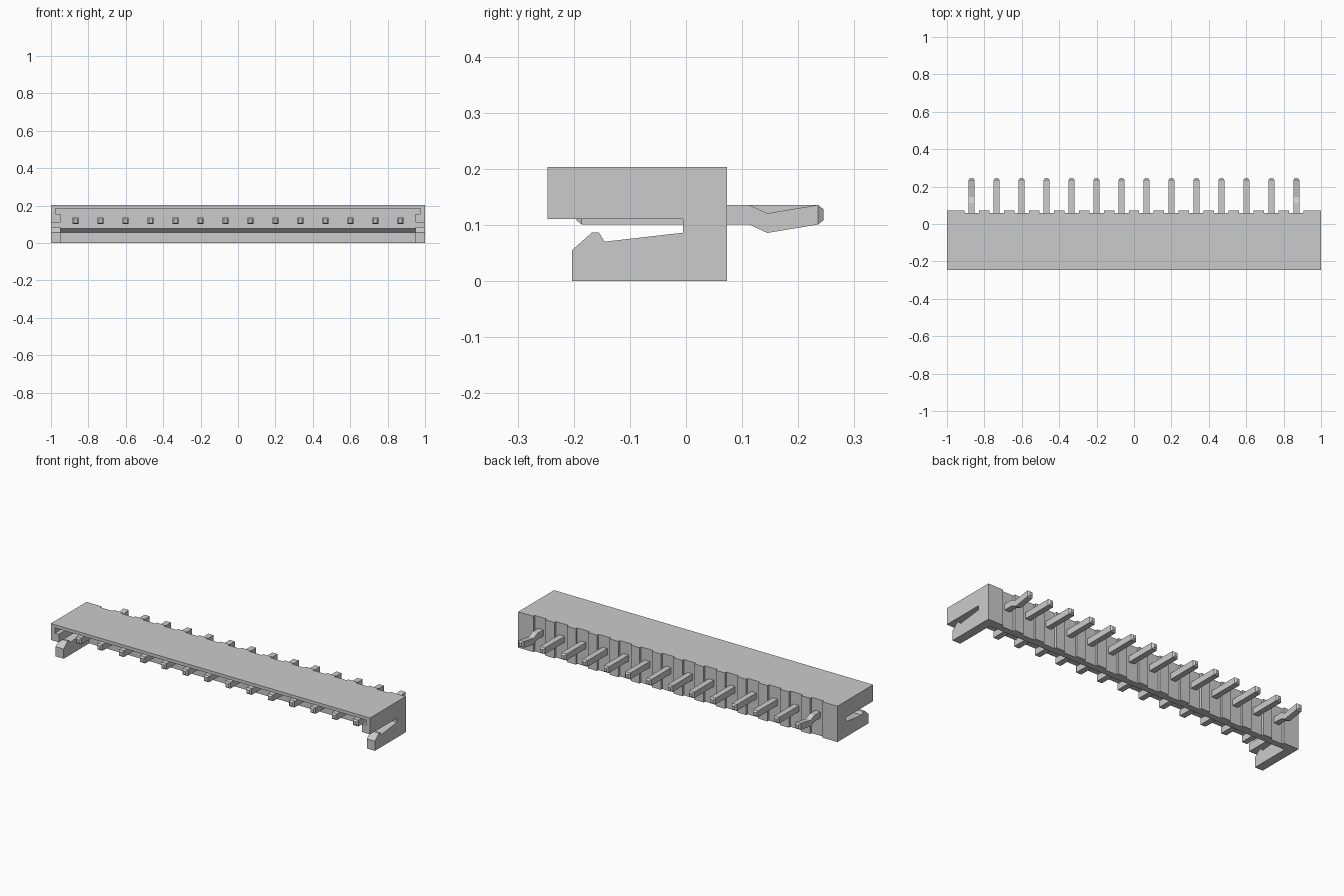
import bpy, bmesh

if "Cube" in bpy.data.objects:
    bpy.data.objects.remove(bpy.data.objects["Cube"])

PINS = 14
PITCH = 0.1335
BACK, RECESS = 0.073, 0.060
TOP, FRONT = 0.203, -0.247


def prism(name, profile, x0, x1):
    """Extrude a (y, z) profile along x."""
    bm = bmesh.new()
    face = bm.faces.new([bm.verts.new((x0, y, z)) for y, z in profile])
    ext = bmesh.ops.extrude_face_region(bm, geom=[face])
    moved = [v for v in ext["geom"] if isinstance(v, bmesh.types.BMVert)]
    bmesh.ops.translate(bm, verts=moved, vec=(x1 - x0, 0, 0))
    return finish(name, bm)


def loft(name, x, sections):
    """Rectangular bar through (y, z centre, half width, half height)."""
    bm = bmesh.new()
    rings = []
    for y, z, w, h in sections:
        rings.append([bm.verts.new((x + sx * w, y, z + sz * h))
                      for sx, sz in ((-1, -1), (1, -1), (1, 1), (-1, 1))])
    for a, b in zip(rings, rings[1:]):
        for i in range(4):
            j = (i + 1) % 4
            bm.faces.new((a[i], a[j], b[j], b[i]))
    bm.faces.new(rings[0])
    bm.faces.new(rings[-1])
    return finish(name, bm)


def finish(name, bm):
    bmesh.ops.recalc_face_normals(bm, faces=bm.faces)
    mesh = bpy.data.meshes.new(name)
    bm.to_mesh(mesh)
    bm.free()
    ob = bpy.data.objects.new(name, mesh)
    bpy.context.collection.objects.link(ob)
    return ob


def box(name, x0, x1, y0, y1, z0, z1):
    return prism(name, [(y0, z0), (y1, z0), (y1, z1), (y0, z1)], x0, x1)


# Housing: top plate and stepped rear wall in one profile
housing = prism("housing", [
    (FRONT, TOP), (FRONT, 0.185), (0.0, 0.185), (0.0, 0.078),
    (0.025, 0.056), (0.025, 0.0), (RECESS, 0.0), (RECESS, TOP)], -0.98, 0.98)
parts = []

# End walls with slotted latch arms
arm = [(-0.203, 0.0), (-0.203, 0.055), (-0.168, 0.086), (-0.155, 0.086),
       (-0.145, 0.070), (-0.005, 0.086), (-0.005, 0.110), (FRONT, 0.110)]
for s in (-1, 1):
    parts.append(prism("end_wall", arm + [(FRONT, TOP), (BACK, TOP), (BACK, 0.0)],
                       s * 0.975, s * 1.0))
    parts.append(prism("end_lip", arm + [(FRONT, 0.155), (BACK, 0.155), (BACK, 0.0)],
                       s * 0.95, s * 0.98))
    parts.append(box("rear_corner", s * 0.905, s * 0.99, 0.04, BACK, 0.0, TOP))

# Rear ribs between the pins
for i in range(PINS - 1):
    x = (i - (PINS - 2) / 2) * PITCH
    parts.append(box("rear_rib", x - 0.028, x + 0.028, 0.04, BACK, 0.0, TOP))

# Merge the plastic into one clean body
bpy.context.view_layer.objects.active = housing
for p in parts:
    mod = housing.modifiers.new("join", "BOOLEAN")
    mod.operation, mod.solver, mod.object = "UNION", "EXACT", p
    bpy.ops.object.modifier_apply(modifier=mod.name)
    bpy.data.objects.remove(p)

# Contact pins; the outermost two are kinked
for i in range(PINS):
    x = (i - (PINS - 1) / 2) * PITCH
    mid, w, h = 0.118, 0.016, 0.0175
    path = [(-0.195, mid, 0.009, 0.010), (-0.186, mid, w, h)]
    if i in (0, PINS - 1):
        path += [(0.113, mid, w, h), (0.145, 0.103, w, h)]
    path += [(0.235, mid, w, h), (0.245, mid, 0.008, 0.010)]
    loft(f"contact_pin_{i + 1}", x, path)
